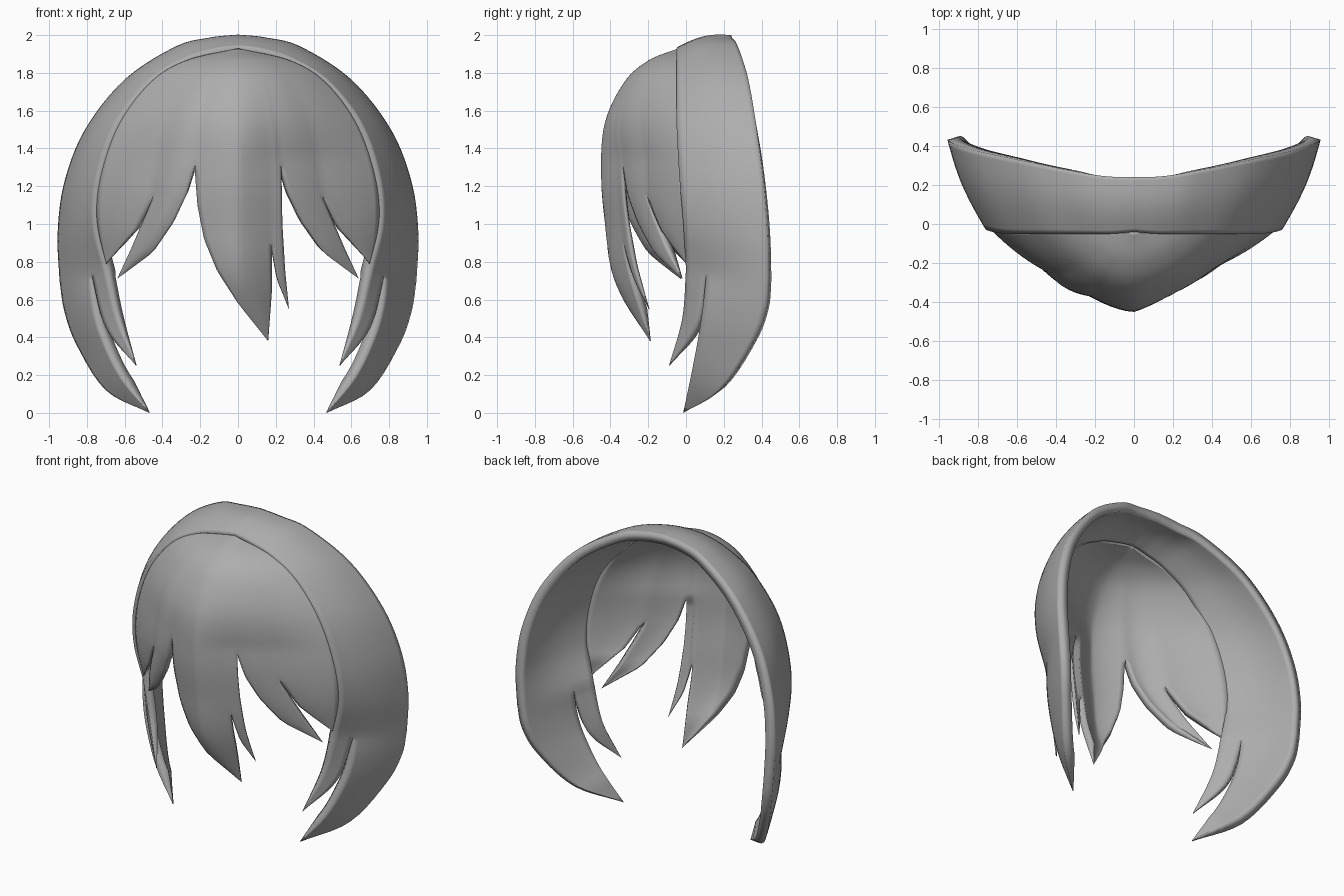
import bpy, bmesh, math
from mathutils import Vector

old = bpy.data.objects.get("Cube")
if old:
    bpy.data.objects.remove(old, do_unlink=True)

hair = bpy.data.materials.new("hair_grey")
hair.use_nodes = True
grey = (0.42, 0.42, 0.42, 1)
hair.diffuse_color = grey
hair.node_tree.nodes["Principled BSDF"].inputs["Base Color"].default_value = grey
CENTRE = Vector((0, 0.25, 1))


def spline(points, t):
    """Smooth curve through the points, t from 0 to 1."""
    p = [Vector(q) for q in points]
    p = [2 * p[0] - p[1]] + p + [2 * p[-1] - p[-2]]
    s = min(max(t, 0), 1) * (len(p) - 3)
    i = min(int(s), len(p) - 4)
    f = s - i
    a, b, c, d = p[i:i + 4]
    return (b * 2 + (c - a) * f + (a * 2 - b * 5 + c * 4 - d) * f**2
            + (b * 3 - a - c * 3 + d) * f**3) / 2


def add_grid(bm, rows, taper_below):
    """Skin the rows; rows under the given height thin out as they narrow."""
    weight = bm.verts.layers.deform.verify()
    verts = []
    for row in rows:
        width = (Vector(row[-1]) - Vector(row[0])).length
        verts.append([bm.verts.new(p) for p in row])
        for v in verts[-1]:
            v[weight][0] = min(1, width / 0.15) if v.co.z < taper_below else 1
    for r, s in zip(verts, verts[1:]):
        for i in range(len(r) - 1):
            bm.faces.new((r[i], r[i + 1], s[i + 1], s[i]))


def finish(name, bm, thickness, mirror):
    bmesh.ops.remove_doubles(bm, verts=bm.verts, dist=0.0005)
    bmesh.ops.recalc_face_normals(bm, faces=bm.faces)
    if sum(f.normal.dot(f.calc_center_median() - CENTRE) for f in bm.faces) < 0:
        bmesh.ops.reverse_faces(bm, faces=bm.faces)
    mesh = bpy.data.meshes.new(name)
    bm.to_mesh(mesh)
    bm.free()
    mesh.materials.append(hair)
    ob = bpy.data.objects.new(name, mesh)
    bpy.context.collection.objects.link(ob)
    ob.vertex_groups.new(name="thickness")
    if mirror:
        ob.modifiers.new("mirror", "MIRROR").merge_threshold = 0.002
    shell = ob.modifiers.new("shell", "SOLIDIFY")
    shell.thickness = thickness
    shell.offset = -1
    shell.vertex_group = "thickness"
    shell.thickness_vertex_group = 0.08
    bpy.ops.object.select_all(action="DESELECT")
    bpy.context.view_layer.objects.active = ob
    ob.select_set(True)
    bpy.ops.object.shade_smooth_by_angle(angle=math.radians(45))


# Fringe dome: height, depth of the front ridge, half width
DOME = [(1.93, -0.04, 0), (1.865, -0.2, 0.28), (1.75, -0.325, 0.47), (1.53, -0.425, 0.64),
        (1.25, -0.44, 0.735), (1, -0.415, 0.745), (0.72, -0.37, 0.68), (0.35, -0.23, 0.6)]


def dome_at(z):
    lo, hi = 0, 1
    for _ in range(30):
        mid = (lo + hi) / 2
        if spline(DOME, mid)[0] > z:
            lo = mid
        else:
            hi = mid
    return spline(DOME, lo)


def edge_x(pts, z, width):
    """Strand edge: follows the dome above its notch, then its own path."""
    if pts is None:
        return width
    x0, z0 = pts[0]
    if z >= z0:
        return x0 / dome_at(z0)[2] * width
    for (xa, za), (xb, zb) in zip(pts, pts[1:]):
        if z >= zb:
            return xa + (xb - xa) * (za - z) / (za - zb)
    return pts[-1][0]


def fringe_strand(bm, left, right, side=1, cols=10, swell=0.06):
    tip = left[-1][1]
    levels = [spline(DOME, i / 56) for i in range(57)]
    levels = [v for v in levels if v[0] > tip + 0.004] + [dome_at(tip)]
    rows = []
    for z, ridge, width in levels:
        a, b = edge_x(left, z, width), edge_x(right, z, width)
        seam = -0.045 + 0.04 * (1.93 - z)
        # The dome is round at the crown and keeled below, fuller on the right
        roundness = min(max((z - 1.35) / 0.4, 0), 1)
        row = []
        for i in range(cols + 1):
            x = a + (b - a) * i / cols
            u = min(abs(x) / width, 1) if width > 0.001 else 0
            keel = 1.2 if side * x > 0 else 1.55
            power = keel + (1.8 - keel) * roundness
            y = seam + (ridge - seam) * (1 - u**power)
            y -= swell * math.sin(math.pi * i / cols) * min(b - a, 0.25) * (1.93 - z)
            row.append((side * x, y, z))
        rows.append(row)
    add_grid(bm, rows, 1.3)


bm = bmesh.new()
# Central lock and the thin lock beside it
fringe_strand(bm, [(-0.23, 1.3), (-0.215, 1.1), (-0.18, 0.92), (-0.11, 0.75), (0, 0.58),
                   (0.16, 0.38)],
              [(0.18, 0.88), (0.18, 0.65), (0.16, 0.38)], cols=16)
fringe_strand(bm, [(0.18, 0.88), (0.21, 0.7), (0.27, 0.55)],
              [(0.23, 1.3), (0.235, 1), (0.25, 0.75), (0.27, 0.55)], cols=4)
# Swept locks on each side
for side, swell in ((1, 0.06), (-1, 0.16)):
    fringe_strand(bm, [(0.23, 1.3), (0.27, 1.16), (0.34, 1.01), (0.45, 0.85), (0.64, 0.71)],
                  [(0.45, 1.14), (0.51, 1), (0.57, 0.86), (0.64, 0.71)], side, swell=swell)
    fringe_strand(bm, [(0.45, 1.14), (0.54, 0.97), (0.7, 0.79)], None, side)
finish("fringe", bm, 0.045, False)

# Wide side band from the crown down to the ear notch
FRONT = [(0, -0.04, 1.94), (0.12, -0.05, 1.925), (0.28, -0.05, 1.875), (0.47, -0.05, 1.76),
         (0.65, -0.05, 1.53), (0.745, -0.035, 1.25), (0.76, -0.015, 1), (0.7, 0, 0.76)]
BACK = [(0, 0.24, 2), (0.15, 0.245, 1.985), (0.33, 0.275, 1.94), (0.6, 0.33, 1.765),
        (0.81, 0.375, 1.5), (0.92, 0.41, 1.22), (0.955, 0.43, 0.95), (0.945, 0.43, 0.7)]
COLS, NOTCH = 16, 4
bm = bmesh.new()
rows = []
for i in range(41):
    a, b = spline(FRONT, i / 40), spline(BACK, i / 40)
    row = []
    for j in range(COLS + 1):
        p = a.lerp(b, j / COLS)
        out = Vector((p.x, 0, p.z - CENTRE.z)).normalized()
        row.append(p + out * 0.025 * math.sin(math.pi * j / COLS))
    rows.append(row)
add_grid(bm, rows, 0)


def hanging_lock(top, front, back):
    """Lock that grows out of part of the band and closes to a point."""
    front, back = [top[0]] + front, [top[-1]] + back
    n = len(top) - 1
    arch = [p - top[0].lerp(top[-1], j / n) for j, p in enumerate(top)]
    lock = []
    for i in range(21):
        t = i / 20
        a, b = spline(front, t), spline(back, t)
        lock.append([a.lerp(b, j / n) + arch[j] * (1 - t) for j in range(n + 1)])
    add_grid(bm, lock, 0.73)


# Small lock before the ear, and the long pointed lock behind it
hanging_lock(rows[-1][:NOTCH + 1],
             [(0.635, -0.02, 0.5), (0.54, -0.09, 0.25)],
             [(0.7, 0.05, 0.45), (0.54, -0.09, 0.25)])
hanging_lock(rows[-1][NOTCH:],
             [(0.765, 0.09, 0.57), (0.72, 0.065, 0.4), (0.62, 0.025, 0.19), (0.47, -0.015, 0)],
             [(0.92, 0.415, 0.54), (0.855, 0.345, 0.36), (0.7, 0.18, 0.12), (0.47, -0.015, 0)])
finish("side_band", bm, 0.06, True)
